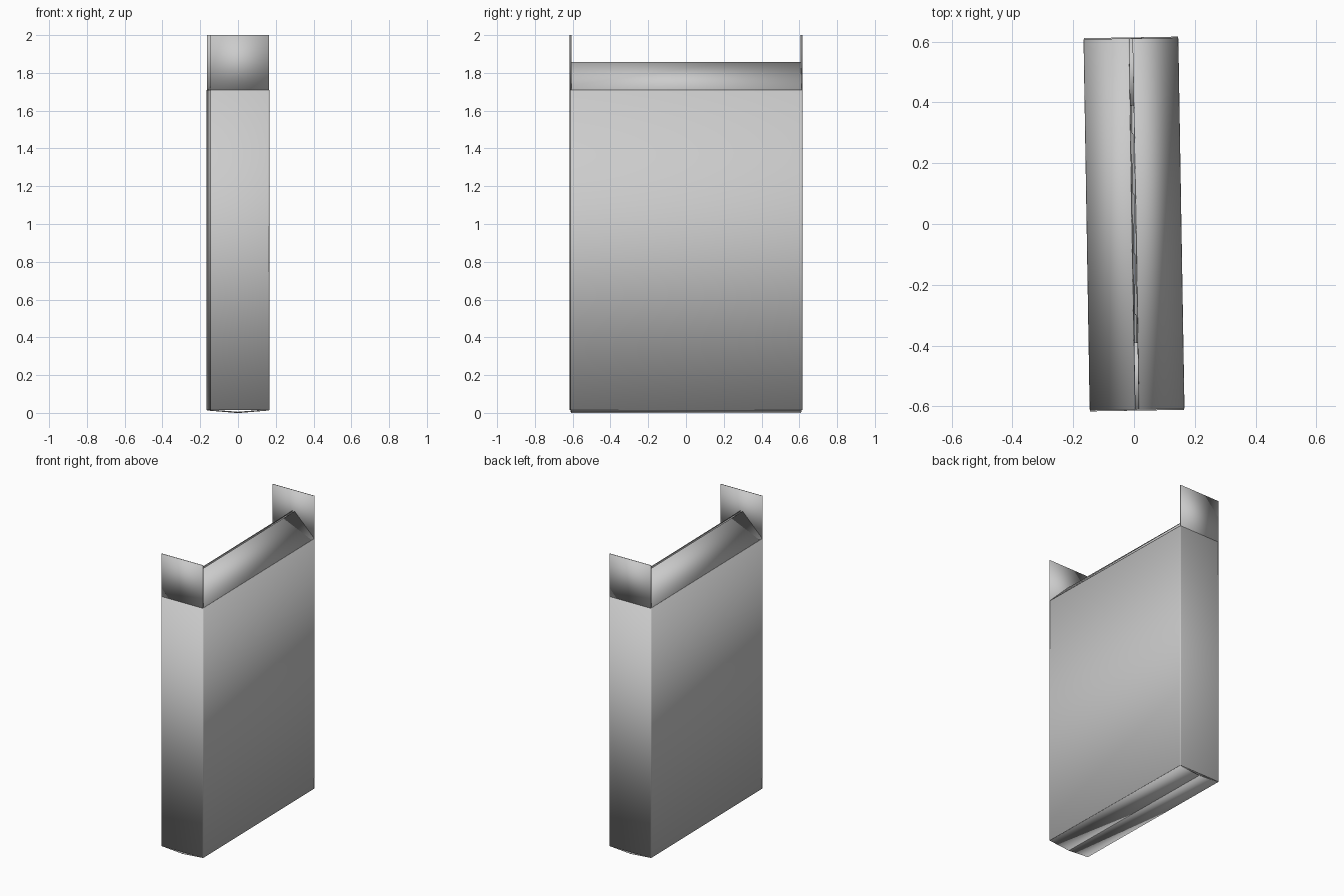
import bpy, bmesh, math
from mathutils import Matrix

if "Cube" in bpy.data.objects:
    bpy.data.objects.remove(bpy.data.objects["Cube"])

W, L = 0.156, 0.614            # half width (x) and half length (y)
BOTTOM, TOP = 0.015, 1.71      # fold lines of the carton body
T = 0.005                      # board thickness
TURN = Matrix.Rotation(math.radians(0.95), 4, 'Z')   # carton stands slightly turned


def finish(name, bm, offset):
    """Turn a sheet mesh into a board of constant thickness."""
    bm.transform(TURN)
    mesh = bpy.data.meshes.new(name)
    bm.to_mesh(mesh)
    bm.free()
    ob = bpy.data.objects.new(name, mesh)
    bpy.context.collection.objects.link(ob)
    mod = ob.modifiers.new("board", 'SOLIDIFY')
    mod.thickness = T
    mod.offset = offset
    mod.use_even_offset = True
    bpy.context.view_layer.objects.active = ob
    ob.select_set(True)
    bpy.ops.object.shade_smooth_by_angle(angle=math.radians(35))
    ob.select_set(False)
    return ob


def flap(name, corners):
    bm = bmesh.new()
    bm.faces.new([bm.verts.new(c) for c in corners])
    finish(name, bm, 0)


# Body: four walls with softly rounded vertical folds
bm = bmesh.new()
bmesh.ops.create_cube(bm, size=1)
for v in bm.verts:
    v.co.x *= 2 * W
    v.co.y *= 2 * L
    v.co.z = TOP if v.co.z > 0 else BOTTOM
bmesh.ops.delete(bm, geom=[f for f in bm.faces if abs(f.normal.z) > 0.9],
                 context='FACES_ONLY')
folds = [e for e in bm.edges if abs(e.verts[0].co.z - e.verts[1].co.z) > 1]
bmesh.ops.bevel(bm, geom=folds, offset=0.007, segments=3, profile=0.5,
                affect='EDGES')
finish("carton_walls", bm, -1)

E = T / 2
for s, side in ((-1, "left"), (1, "right")):
    x, y0 = s * (W - E), L - T
    # Long top flaps lean inwards, leaving a narrow slot
    flap(f"top_flap_{side}", [(x, -y0, TOP), (x, y0, TOP),
                              (s * 0.007, y0, 1.857), (s * 0.007, -y0, 1.857)])
    # Long bottom flaps, closed and sagging slightly to the middle
    flap(f"bottom_flap_{side}", [(x, -y0, BOTTOM), (x, y0, BOTTOM),
                                 (s * 0.001, y0, E), (s * 0.001, -y0, E)])

for s, side in ((-1, "front"), (1, "back")):
    y, x0 = s * (L - E), W - 0.001
    # Short top flaps stand straight up
    flap(f"top_flap_{side}", [(-x0, y, TOP), (x0, y, TOP), (x0, y, 2), (-x0, y, 2)])
    # Short bottom flaps folded flat inside
    x1 = W - T
    flap(f"bottom_flap_{side}", [(-x1, y, 0.02), (x1, y, 0.02),
                                 (x1, s * 0.39, 0.02), (-x1, s * 0.39, 0.02)])
